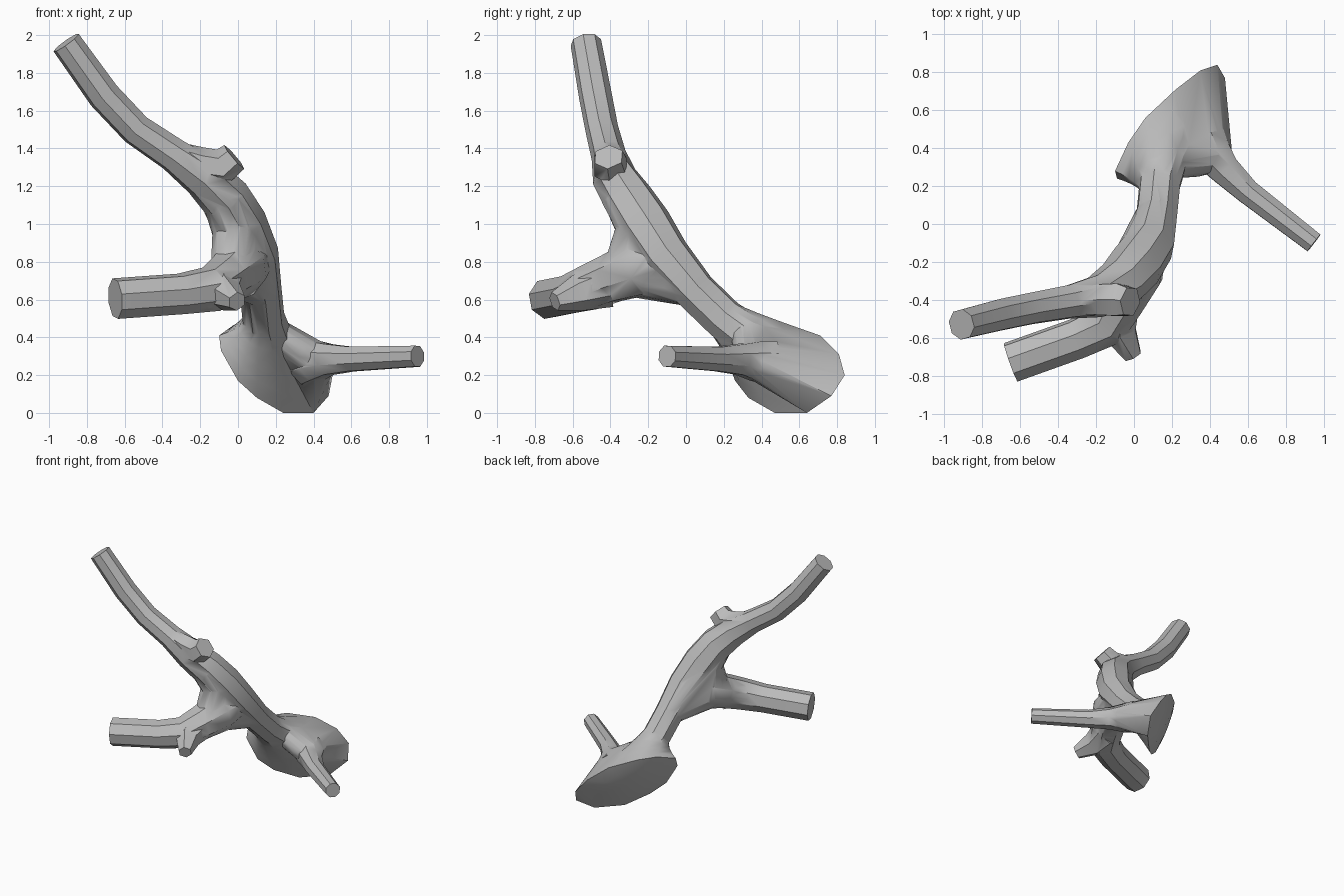
import bpy, bmesh, math
from mathutils import Vector, Matrix

if "Cube" in bpy.data.objects:
    bpy.data.objects.remove(bpy.data.objects["Cube"])

bark = bpy.data.materials.new("pale_grey_wood")
bark.diffuse_color = (0.5, 0.5, 0.5, 1)
bark.use_nodes = True
bark.node_tree.nodes["Principled BSDF"].inputs["Base Color"].default_value = bark.diffuse_color


def finish(name, bm):
    bmesh.ops.recalc_face_normals(bm, faces=bm.faces)
    mesh = bpy.data.meshes.new(name)
    bm.to_mesh(mesh)
    bm.free()
    mesh.materials.append(bark)
    obj = bpy.data.objects.new(name, mesh)
    bpy.context.collection.objects.link(obj)
    return obj


def loft(name, rings, tip=None):
    """Skin a list of rings; cap flat, or with a fan to a tip point at the end."""
    bm = bmesh.new()
    loops = [[bm.verts.new(p) for p in ring] for ring in rings]
    n = len(loops[0])
    for a, b in zip(loops, loops[1:]):
        for i in range(n):
            j = (i + 1) % n
            bm.faces.new((a[i], a[j], b[j], b[i]))
    bm.faces.new(loops[0])
    if tip is None:
        bm.faces.new(loops[-1])
    else:
        t = bm.verts.new(tip)
        for i in range(n):
            bm.faces.new((loops[-1][i], loops[-1][(i + 1) % n], t))
    return finish(name, bm)


def tube(name, path, sides=8):
    """Faceted limb through (x, y, z, radius) stations."""
    pts = [Vector(p[:3]) for p in path]
    rings, last, q = [], None, None
    for i, p in enumerate(pts):
        before = (p - pts[i - 1]).normalized() if i else Vector()
        after = (pts[i + 1] - p).normalized() if i < len(pts) - 1 else Vector()
        d = (before + after).normalized()
        q = d.to_track_quat('Z', 'Y') if q is None else last.rotation_difference(d) @ q
        last = d
        ring = []
        for k in range(sides):
            a = 2 * math.pi * (k + 0.5) / sides
            ring.append(p + q @ Vector((math.cos(a), math.sin(a), 0)) * path[i][3] * 1.03)
        rings.append(ring)
    return loft(name, rings)


def web(name, balls, points=()):
    """Convex filler wrapped around (x, y, z, radius) balls and points."""
    bm = bmesh.new()
    for x, y, z, r in balls:
        bmesh.ops.create_icosphere(bm, subdivisions=2, radius=r,
                                   matrix=Matrix.Translation((x, y, z)))
    bmesh.ops.delete(bm, geom=bm.faces[:] + bm.edges[:], context='EDGES_FACES')
    for p in points:
        bm.verts.new(p)
    hull = bmesh.ops.convex_hull(bm, input=bm.verts[:])
    spare = {v for v in hull['geom_interior'] + hull['geom_unused']
             if isinstance(v, bmesh.types.BMVert)}
    bmesh.ops.delete(bm, geom=list(spare), context='VERTS')
    return finish(name, bm)


# main stem, bending into the long upper branch
stem = tube("branch", [
    (0.16, 0.32, 0.41, .12), (0.135, 0.2, 0.50, .11), (0.12, 0.05, 0.645, .11),
    (0.085, -0.11, 0.83, .13), (0.01, -0.22, 1.0, .14), (-0.07, -0.31, 1.14, .13),
    (-0.18, -0.38, 1.25, .115), (-0.34, -0.41, 1.365, .09), (-0.54, -0.445, 1.5, .085),
    (-0.71, -0.48, 1.68, .085), (-0.91, -0.53, 1.96, .08)])

# outline of the flared, torn-off foot
rim = [Vector(p) for p in [
    (-.1, .28, .41), (-.03, .43, .46), (.06, .56, .46), (.22, .71, .41), (.35, .81, .31),
    (.44, .84, .2), (.48, .77, .09), (.4, .64, 0), (.24, .47, 0), (.1, .33, .08),
    (0, .26, .17), (-.09, .24, .33)]]

parts = [
    # broken knob at the upper bend
    tube("upper_knob", [(-0.36, -0.41, 1.37, .07), (-0.2, -0.4, 1.315, .09),
                        (-0.085, -0.4, 1.3, .095), (-0.02, -0.41, 1.355, .08)], 6),
    # left limb
    tube("left_limb", [(0.085, -0.1, 0.8, .1), (0.01, -0.24, 0.77, .155),
                       (-0.065, -0.40, 0.71, .13), (-0.14, -0.53, 0.655, .12),
                       (-0.3, -0.605, 0.63, .107), (-0.65, -0.73, 0.605, .107)]),
    # small broken twig at the limb's elbow
    tube("elbow_twig", [(-0.08, -0.42, 0.68, .12), (-0.075, -0.57, 0.635, .095),
                        (-0.005, -0.695, 0.59, .05)], 6),
    # filled fork between stem and left limb
    web("fork_web", [(0.11, 0.04, 0.665, .105), (0.085, -0.06, 0.71, .11),
                     (-0.01, -0.24, 0.73, .125), (-0.015, -0.245, 0.99, .125),
                     (0.075, -0.12, 0.84, .12), (-0.04, -0.34, 0.74, .11)]),
    web("upper_web", [(-0.015, -0.245, 0.97, .125), (-0.07, -0.32, 1.13, .12)]),
    web("elbow_web", [(-0.04, -0.34, 0.74, .11), (-0.09, -0.5, 0.665, .1),
                      (-0.2, -0.565, 0.635, .1)]),
    # right limb
    tube("right_limb", [(0.37, 0.45, 0.265, .12), (0.41, 0.37, 0.275, .11),
                        (0.48, 0.285, 0.283, .085), (0.6, 0.17, 0.285, .068),
                        (0.95, -0.1, 0.3, .058)]),
    # shoulder carrying the right limb into the foot
    web("foot_shoulder", [(0.2, 0.33, 0.41, .09), (0.24, 0.42, 0.37, .1),
                          (0.42, 0.37, 0.275, .1), (0.34, 0.31, 0.325, .06)], rim[3:8]),
]

# foot flare
neck = Vector((0.135, 0.2, 0.50))
axis = Vector((0.05, 0.7, -0.7)).normalized()
middle = sum(rim, Vector()) / len(rim)
outward = Vector((-.74, .55, -.41))
throat = []
for p in rim:
    d = p - middle
    throat.append(neck + (d - axis * d.dot(axis)).normalized() * 0.105)
rings = []
for t in (0, 0.25, 0.5, 0.75, 1):
    spread = t ** 1.1
    c = neck.lerp(middle, t)
    rings.append([c + (a - neck).lerp(b - middle, spread) for a, b in zip(throat, rim)])
rings.append([middle.lerp(p, 0.6) + outward * 0.025 for p in rim])
parts.append(loft("foot", rings, middle + outward * 0.035))

# fuse everything into one skin
bpy.context.view_layer.objects.active = stem
stem.select_set(True)
for part in parts:
    mod = stem.modifiers.new("union", 'BOOLEAN')
    mod.operation = 'UNION'
    mod.solver = 'EXACT'
    mod.object = part
    bpy.ops.object.modifier_apply(modifier=mod.name)
    bpy.data.objects.remove(part)
bpy.ops.object.shade_smooth_by_angle(angle=math.radians(44))
